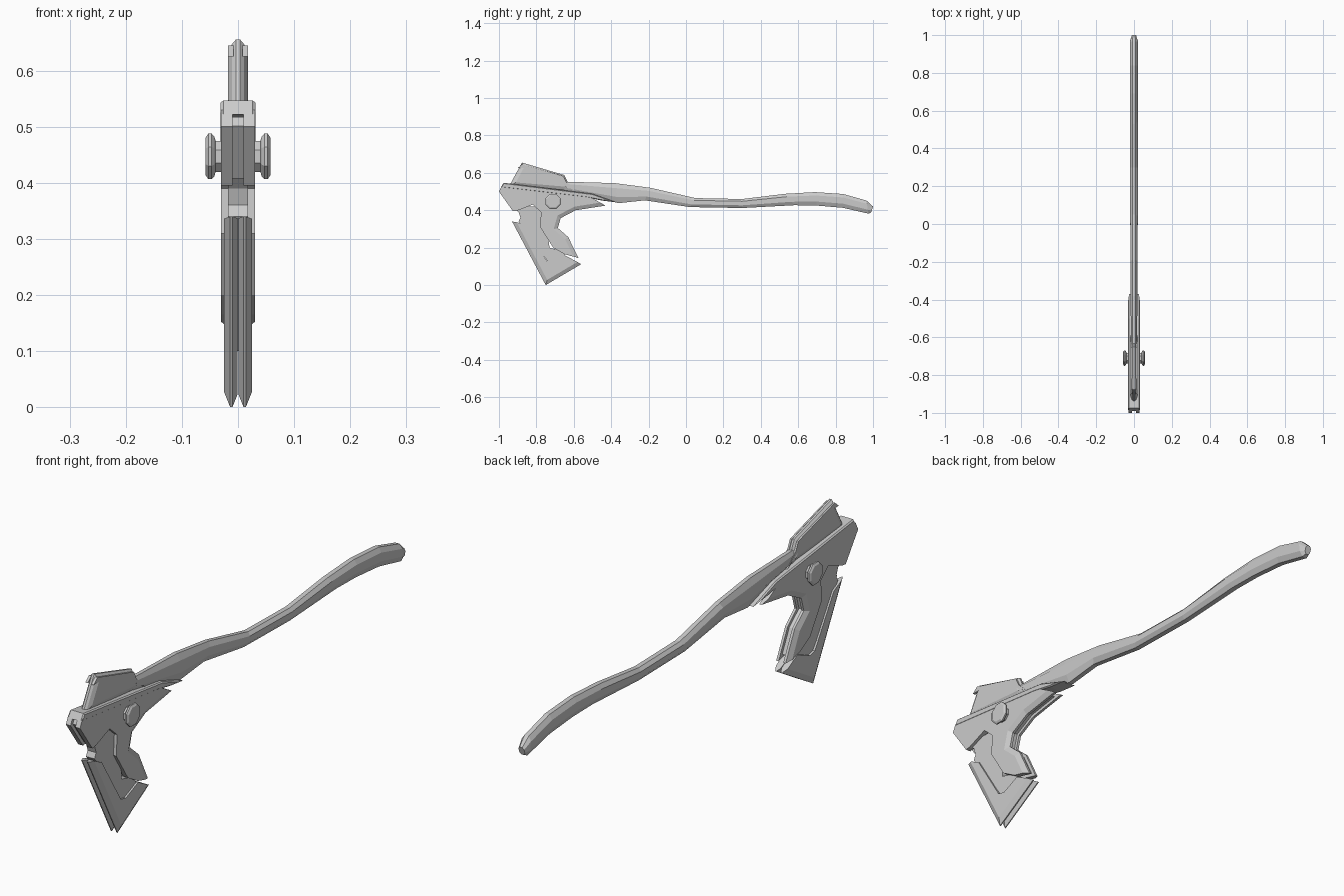
import bpy, bmesh, math
from mathutils import Vector

if "Cube" in bpy.data.objects:
    bpy.data.objects.remove(bpy.data.objects["Cube"])


def inset(pts, d, cut=None):
    """Offset a (y, z) outline inward; only edges listed in cut move if given."""
    n = len(pts)
    area = sum(pts[i][0] * pts[(i + 1) % n][1] - pts[(i + 1) % n][0] * pts[i][1] for i in range(n))
    s = 1 if area > 0 else -1
    nrm = []
    for i in range(n):
        e = (Vector(pts[(i + 1) % n]) - Vector(pts[i])).normalized()
        nrm.append(Vector((-e.y, e.x)) * s)
    dist = [d if cut is None or i in cut else 0 for i in range(n)]
    out = []
    for i in range(n):
        a, b, da, db = nrm[i - 1], nrm[i], dist[i - 1], dist[i]
        det = a.x * b.y - a.y * b.x
        if abs(det) < 0.05:
            off = b * db
        else:
            off = Vector(((da * b.y - db * a.y) / det, (a.x * db - b.x * da) / det))
        out.append((pts[i][0] + off.x, pts[i][1] + off.y))
    return out


def loft(name, rings, mirror=False):
    """Skin a list of equal-length 3D rings and cap both ends."""
    bm = bmesh.new()
    vs = [[bm.verts.new(p) for p in r] for r in rings]
    n = len(rings[0])
    for a, b in zip(vs, vs[1:]):
        for i in range(n):
            j = (i + 1) % n
            bm.faces.new((a[i], a[j], b[j], b[i]))
    bm.faces.new(vs[0][::-1])
    bm.faces.new(vs[-1])
    bmesh.ops.recalc_face_normals(bm, faces=bm.faces)
    me = bpy.data.meshes.new(name)
    bm.to_mesh(me)
    bm.free()
    ob = bpy.data.objects.new(name, me)
    bpy.context.collection.objects.link(ob)
    if mirror:
        m = ob.modifiers.new("Mirror", 'MIRROR')
        m.use_axis[0] = True
        m.use_mirror_merge = False
    return ob


def plate(name, pts, layers, mirror=False, cut=None):
    """Plate in the side profile; layers are (x, inset) pairs."""
    return loft(name, [[(x, y, z) for y, z in inset(pts, d, cut)] for x, d in layers], mirror)


# Curved handle: y top, z top, y bottom, z bottom, half width
stations = [(-.66, .553, -.66, .51, .016), (-.38, .545, -.36, .438, .018),
            (-.19, .52, -.22, .453, .019), (.05, .465, .02, .417, .02),
            (.30, .46, .30, .412, .02), (.53, .488, .58, .427, .02),
            (.69, .497, .70, .425, .02), (.84, .487, .84, .413, .02),
            (.965, .452, .975, .382, .02), (1.0, .42, .99, .388, .012)]
rings = []
for yt, zt, yb, zb, w in stations:
    prof = [(-.45, 0), (.45, 0), (1, .25), (1, .7), (.5, 1), (-.5, 1), (-1, .7), (-1, .25)]
    rings.append([(w * u, yt + (yb - yt) * t, zt + (zb - zt) * t) for u, t in prof])
loft("handle", rings)

# Fin on top of the head: thin edge core with thicker stepped sides
fin = [(-.945, .53), (-.877, .655), (-.65, .588), (-.632, .55), (-.60, .50)]
plate("fin_core", fin, [(-.018, .022), (-.011, .007), (-.004, 0), (.004, 0), (.011, .007), (.018, .022)])
rim = [(-.90, .625), (-.877, .645), (-.655, .582), (-.64, .55), (-.59, .50),
       (-.66, .545), (-.77, .60), (-.83, .605), (-.868, .625)]
plate("fin_rim", rim, [(.008, 0), (.018, 0)], mirror=True)

# Head side shells with inner leg, around a recessed core
body = [(-1, .50), (-.985, .53), (-.52, .475), (-.43, .425), (-.59, .40), (-.67, .358),
        (-.685, .305), (-.63, .257), (-.575, .145), (-.65, .165), (-.71, .20), (-.78, .31),
        (-.775, .39), (-.82, .43), (-.905, .397), (-.925, .395)]
plate("head_shell", body, [(.01, 0), (.02, 0), (.03, .02)], mirror=True, cut=[3, 4, 5, 6, 7])
plate("head_core", inset(body, .012), [(-.011, 0), (.011, 0)])

# Strip along the top of the head
strip = [(-.99, .522), (-.975, .547), (-.5, .488), (-.37, .442), (-.45, .452), (-.53, .468)]
plate("top_strip", strip, [(-.031, .004), (-.026, 0), (.026, 0), (.031, .004)])

# Recessed panel between head and blade
panel = [(-.925, .42), (-.75, .42), (-.73, .20), (-.66, .18), (-.64, .15),
         (-.72, .10), (-.895, .34), (-.885, .36), (-.895, .39)]
plate("blade_panel", panel, [(-.018, 0), (.018, 0)])

# Twin L-shaped cutting blades
blade = [(-.93, .34), (-.75, 0), (-.56, .112), (-.64, .155), (-.715, .123),
         (-.745, .13), (-.86, .315), (-.90, .335)]
plate("twin_blade", blade, [(.001, .016), (.01, 0), (.014, 0), (.025, .02)], mirror=True, cut=[0, 1])

# Octagonal bolts on both sides
bolt = [(.02, .03), (.04, .03), (.042, .038), (.047, .044), (.053, .044), (.058, .036)]
loft("bolt", [[(x, -.71 + r * math.cos(a), .447 + r * math.sin(a))
               for a in [math.pi / 8 + i * math.pi / 4 for i in range(8)]]
              for x, r in bolt], mirror=True)
